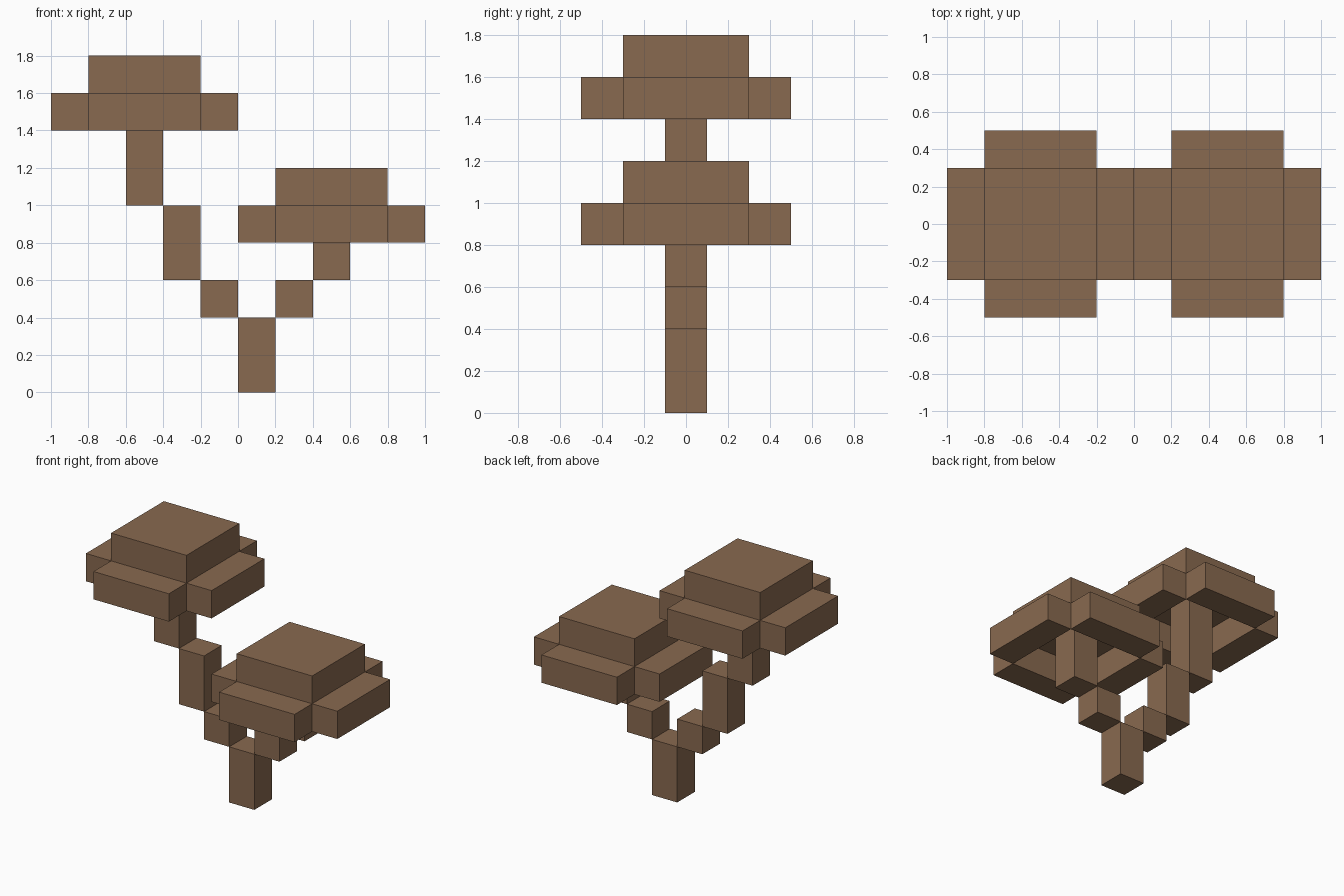
import bpy
import bmesh
from mathutils import Vector

cube = bpy.data.objects.get("Cube")
if cube:
    bpy.data.objects.remove(cube)

# Single wood-brown material
BROWN = (0.25, 0.143, 0.08, 1)
brown = bpy.data.materials.new("wood brown")
brown.use_nodes = True
brown.diffuse_color = BROWN
bsdf = brown.node_tree.nodes["Principled BSDF"]
bsdf.inputs["Base Color"].default_value = BROWN
bsdf.inputs["Roughness"].default_value = 0.9

U = 0.2  # edge of one block


def box(name, x, y, z, sx, sy, sz):
    """Box centred on x, y with its base at z; all in metres."""
    bm = bmesh.new()
    bmesh.ops.create_cube(bm, size=1)
    bmesh.ops.scale(bm, vec=Vector((sx, sy, sz)), verts=bm.verts)
    bmesh.ops.translate(bm, vec=Vector((x, y, z + sz / 2)), verts=bm.verts)
    mesh = bpy.data.meshes.new(name)
    bm.to_mesh(mesh)
    bm.free()
    mesh.materials.append(brown)
    obj = bpy.data.objects.new(name, mesh)
    bpy.context.collection.objects.link(obj)
    return obj


def branch(name, x, z, step, heights):
    """Stepped run of square posts, each one block further out and up."""
    for i, blocks in enumerate(heights):
        box(f"{name}_{i + 1}", x, 0, z, U, U, blocks * U)
        x += step * U
        z += blocks * U


def canopy(name, x, z):
    """Four slabs around an open middle, topped by a square cap."""
    for side, s in (("left", 1), ("right", -1)):
        box(f"{name}_{side}_slab", x + s * 2 * U, 0, z, U, 3 * U, U)
    for side, s in (("front", -1), ("back", 1)):
        box(f"{name}_{side}_slab", x, s * 2 * U, z, 3 * U, U, U)
    box(f"{name}_cap", x, 0, z + U, 3 * U, 3 * U, U)


# Trunk and its two branches; the last post runs up inside each canopy
box("trunk", U / 2, 0, 0, U, U, 2 * U)
branch("right_branch", -U / 2, 2 * U, -1, (1, 2, 3))
branch("left_branch", 1.5 * U, 2 * U, 1, (1, 2))

# Foliage
canopy("right_canopy", -0.5, 7 * U)
canopy("left_canopy", 0.5, 4 * U)
